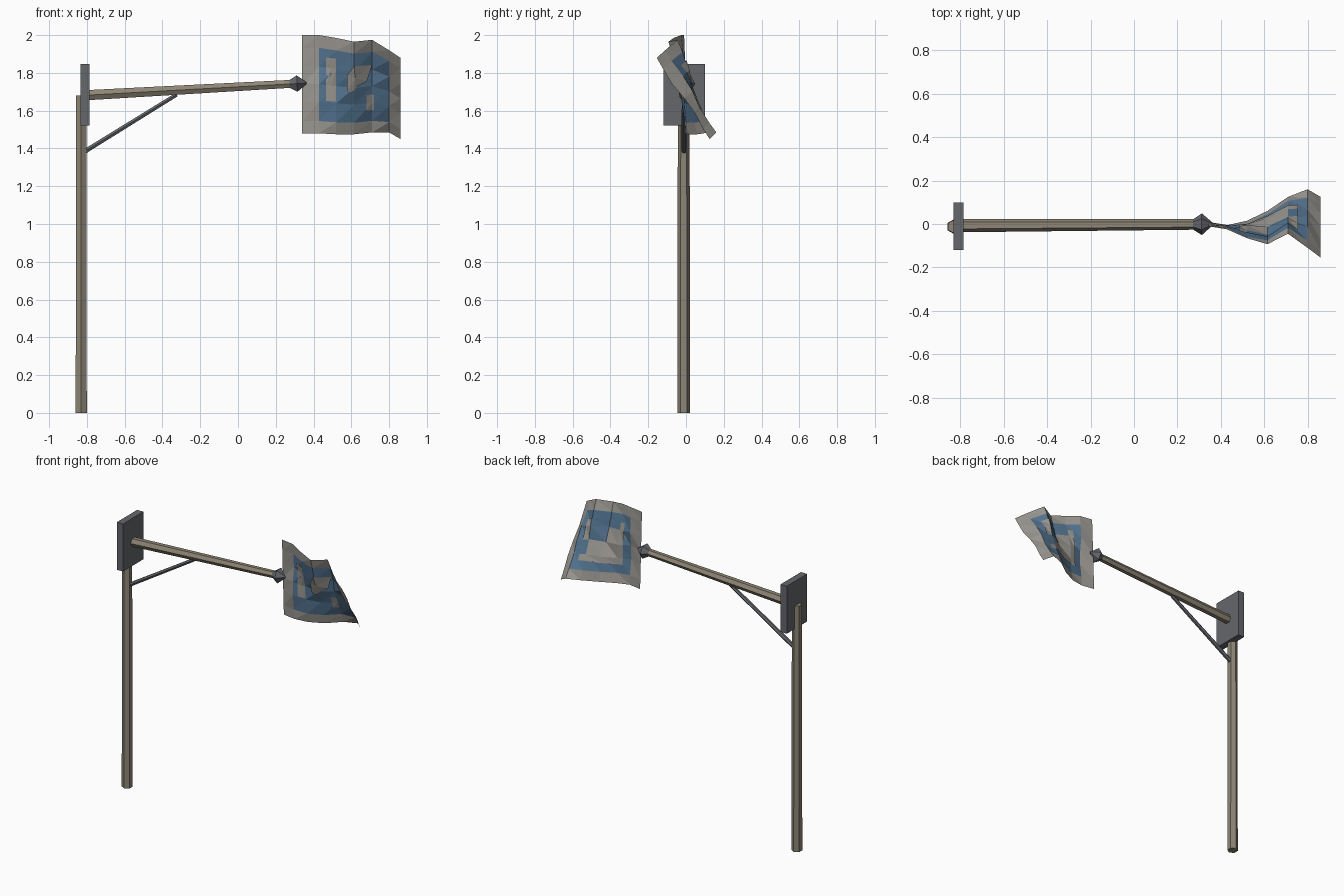
import bpy, bmesh, math
from mathutils import Vector

if "Cube" in bpy.data.objects:
    bpy.data.objects.remove(bpy.data.objects["Cube"])


def material(name, rgb):
    m = bpy.data.materials.new(name)
    m.diffuse_color = (*rgb, 1)
    m.use_nodes = True
    m.node_tree.nodes["Principled BSDF"].inputs["Base Color"].default_value = m.diffuse_color
    return m


WOOD = material("weathered_wood", (0.27, 0.235, 0.18))
METAL = material("dark_metal", (0.13, 0.135, 0.15))
CLOTH = material("grey_cloth", (0.33, 0.315, 0.29))
BLUE = material("blue_cloth", (0.09, 0.18, 0.29))


def make_object(name, verts, faces, mats):
    me = bpy.data.meshes.new(name)
    me.from_pydata([tuple(v) for v in verts], [], faces)
    for m in mats:
        me.materials.append(m)
    ob = bpy.data.objects.new(name, me)
    bpy.context.collection.objects.link(ob)
    return ob


def rod(name, a, b, profile, mat, sides=6):
    """Faceted rod from a to b; profile is a list of (fraction, radius)."""
    a, b = Vector(a), Vector(b)
    d = (b - a).normalized()
    side = Vector((0, 1, 0))
    other = d.cross(side).normalized()
    verts, faces = [], []
    for t, r in profile:
        for i in range(sides):
            w = 2 * math.pi * i / sides
            verts.append(a.lerp(b, t) + r * (math.cos(w) * side + math.sin(w) * other))
    for k in range(len(profile) - 1):
        for i in range(sides):
            j = (i + 1) % sides
            faces.append((k*sides + i, k*sides + j, (k+1)*sides + j, (k+1)*sides + i))
    faces.append(tuple(reversed(range(sides))))
    last = (len(profile) - 1) * sides
    faces.append(tuple(range(last, last + sides)))
    ob = make_object(name, verts, faces, [mat])
    bm = bmesh.new()
    bm.from_mesh(ob.data)
    bmesh.ops.recalc_face_normals(bm, faces=bm.faces)
    bm.to_mesh(ob.data)
    bm.free()
    return ob


# Timber post, arm and metal fittings
rod("post", (-0.83, -0.012, 0), (-0.83, -0.012, 1.68), [(0, 0.034), (1, 0.031)], WOOD)
rod("arm", (-0.80, -0.007, 1.682), (0.30, -0.002, 1.743), [(0, 0.031), (1, 0.024)], WOOD)
rod("brace", (-0.81, -0.01, 1.385), (-0.325, -0.01, 1.685), [(0, 0.014), (1, 0.012)], METAL)
rod("arm_finial", (0.27, -0.002, 1.741), (0.365, 0, 1.746),
    [(0, 0.022), (0.45, 0.05), (1, 0.004)], METAL)

bpy.ops.mesh.primitive_cube_add(size=1, location=(-0.809, -0.01, 1.685))
plate = bpy.context.object
plate.name = "mounting_plate"
plate.scale = (0.047, 0.22, 0.325)
plate.data.materials.append(METAL)

# Rippled flag: (x, z, y) along its top and bottom edges
TOP = [(0.34, 2.0, -0.01), (0.43, 2.0, -0.025), (0.52, 1.985, -0.065), (0.615, 1.965, -0.093),
       (0.71, 1.975, -0.045), (0.80, 1.92, -0.11), (0.86, 1.88, -0.155)]
BOTTOM = [(0.34, 1.48, 0.01), (0.43, 1.48, -0.005), (0.52, 1.475, 0.015), (0.615, 1.475, 0.06),
          (0.71, 1.485, 0.125), (0.80, 1.485, 0.16), (0.86, 1.45, 0.125)]
ROWS = [0, 0.125, 0.32, 0.5, 0.68, 0.87, 1]
N = 6


def grid_point(i, j):
    bx, bz, by = BOTTOM[i]
    tx, tz, ty = TOP[i]
    f = ROWS[j]
    ripple = 0.014 * math.sin(math.pi * f) * math.sin(1.9 * i + 1.3 * j) * min(i, 1)
    return Vector((bx + (tx - bx) * f, by + (ty - by) * f + ripple, bz + (tz - bz) * f))


def on_cloth(u, v):
    """Point on the triangulated cloth at grid coordinate u, v."""
    i, j = min(int(u), N - 1), min(int(v), N - 1)
    a, b = u - i, v - j
    p, q = grid_point(i, j), grid_point(i + 1, j + 1)
    if a >= b:
        m = grid_point(i + 1, j)
        return p + a * (m - p) + b * (q - m)
    m = grid_point(i, j + 1)
    return p + b * (m - p) + a * (q - m)


def cloth_patch(name, us, vs, off, color_of, mats):
    nv = len(vs)
    verts = [on_cloth(u, v) + Vector((0, off, 0)) for u in us for v in vs]
    faces, ids = [], []
    for i in range(len(us) - 1):
        for j in range(nv - 1):
            a, b = i * nv + j, (i + 1) * nv + j
            tris = [(a, b, b + 1), (a, b + 1, a + 1)]
            if off > 0:
                tris = [t[::-1] for t in tris]
            faces += tris
            ids += [color_of(i, j)] * 2
    ob = make_object(name, verts, faces, mats)
    for p, k in zip(ob.data.polygons, ids):
        p.material_index = k
    return ob


cloth_patch("flag", range(N + 1), range(N + 1), 0,
            lambda i, j: int(0 < i < N - 1 and 0 < j < N - 1), [CLOTH, BLUE])

# Plain grey patches on the front and a large one on the back
cloth_patch("front_strip_patch", [1.4, 1.7, 2], [2.1, 3, 4, 4.55], -0.006,
            lambda i, j: 0, [CLOTH])
cloth_patch("front_small_patch", [3.7, 4, 4.1], [1.6, 2, 2.5], -0.006,
            lambda i, j: 0, [CLOTH])
outline = [(2.6, 2.75), (2.95, 2.75), (3.2, 3.1), (3.7, 3.3), (4.0, 4.25), (3.0, 4.3), (2.6, 3.7)]
rim = [on_cloth(u, v) + Vector((0, -0.009, 0)) for u, v in outline]
hub = on_cloth(3.05, 3.6) + Vector((0, -0.009, 0))
make_object("front_main_patch", rim + [hub],
            [(k, (k + 1) % 7, 7) for k in range(7)], [CLOTH])
cloth_patch("back_patch", [1.6, 2, 3, 4, 4.5], [1.6, 2, 3, 4, 4.5], 0.006,
            lambda i, j: int((i, j) in ((1, 3), (2, 3), (2, 2), (3, 1))), [CLOTH, BLUE])
